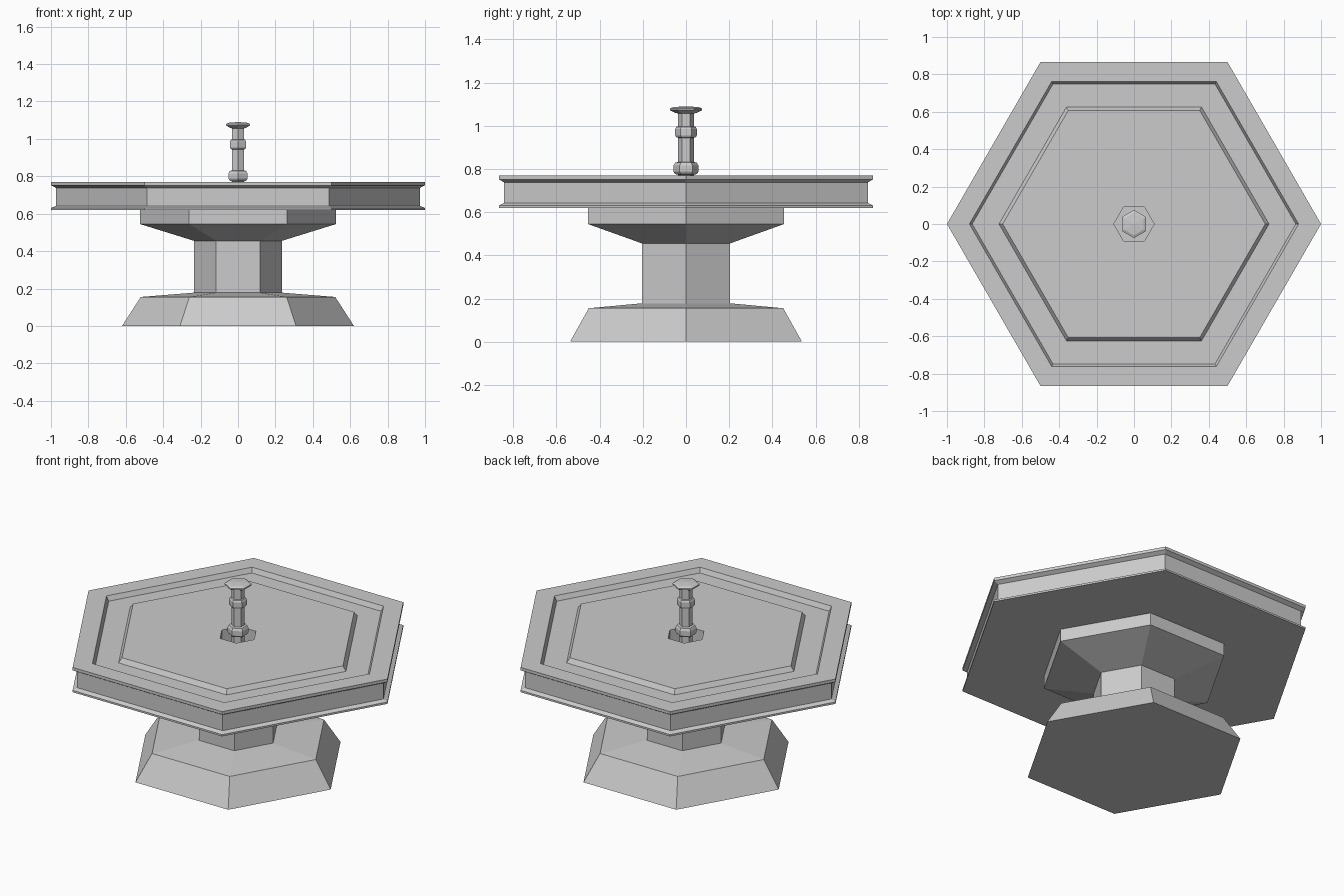
import bpy
import bmesh
from math import cos, sin, pi

cube = bpy.data.objects.get("Cube")
if cube:
    bpy.data.objects.remove(cube, do_unlink=True)

# Single plain grey
grey = bpy.data.materials.new("plain_grey")
grey.use_nodes = True
color = (0.6, 0.6, 0.6, 1.0)
grey.diffuse_color = color
bsdf = next(n for n in grey.node_tree.nodes if n.type == "BSDF_PRINCIPLED")
bsdf.inputs["Base Color"].default_value = color


def hex_turned(name, profile, turn=0.0, sides=6):
    """Revolve a (radius, z) profile into a flat-sided solid with closed ends."""
    bm = bmesh.new()
    rings = []
    for r, z in profile:
        rings.append([bm.verts.new((r * cos(turn + 2 * pi * i / sides),
                                    r * sin(turn + 2 * pi * i / sides), z))
                      for i in range(sides)])
    for low, high in zip(rings, rings[1:]):
        for i in range(sides):
            j = (i + 1) % sides
            bm.faces.new((low[i], low[j], high[j], high[i]))
    bm.faces.new(rings[0][::-1])
    bm.faces.new(rings[-1])
    bmesh.ops.recalc_face_normals(bm, faces=bm.faces)
    mesh = bpy.data.meshes.new(name)
    bm.to_mesh(mesh)
    bm.free()
    mesh.materials.append(grey)
    obj = bpy.data.objects.new(name, mesh)
    bpy.context.collection.objects.link(obj)
    return obj


# Foot, column and flared support
hex_turned("pedestal", [
    (0.62, 0), (0.52, 0.155), (0.235, 0.178),
    (0.235, 0.455), (0.525, 0.545), (0.525, 0.62)])

# Tray with a grooved rim, a channel in the top and a central socket
hex_turned("tray", [
    (1.0, 0.62), (1.0, 0.631), (0.973, 0.642), (0.973, 0.738),
    (1.0, 0.752), (1.0, 0.77), (0.88, 0.77), (0.865, 0.742),
    (0.722, 0.742), (0.702, 0.77), (0.108, 0.77), (0.108, 0.67)])

# Spindle with two collars and a knob, turned half a side
hex_turned("spindle", [
    (0.037, 0.67), (0.037, 0.773), (0.05, 0.776), (0.058, 0.787),
    (0.058, 0.815), (0.05, 0.829), (0.036, 0.832), (0.036, 0.944),
    (0.044, 0.946), (0.05, 0.955), (0.05, 0.985), (0.044, 0.995),
    (0.036, 0.997), (0.036, 1.056), (0.05, 1.06), (0.075, 1.072),
    (0.075, 1.08), (0.06, 1.086), (0.004, 1.09)], turn=pi / 6)
